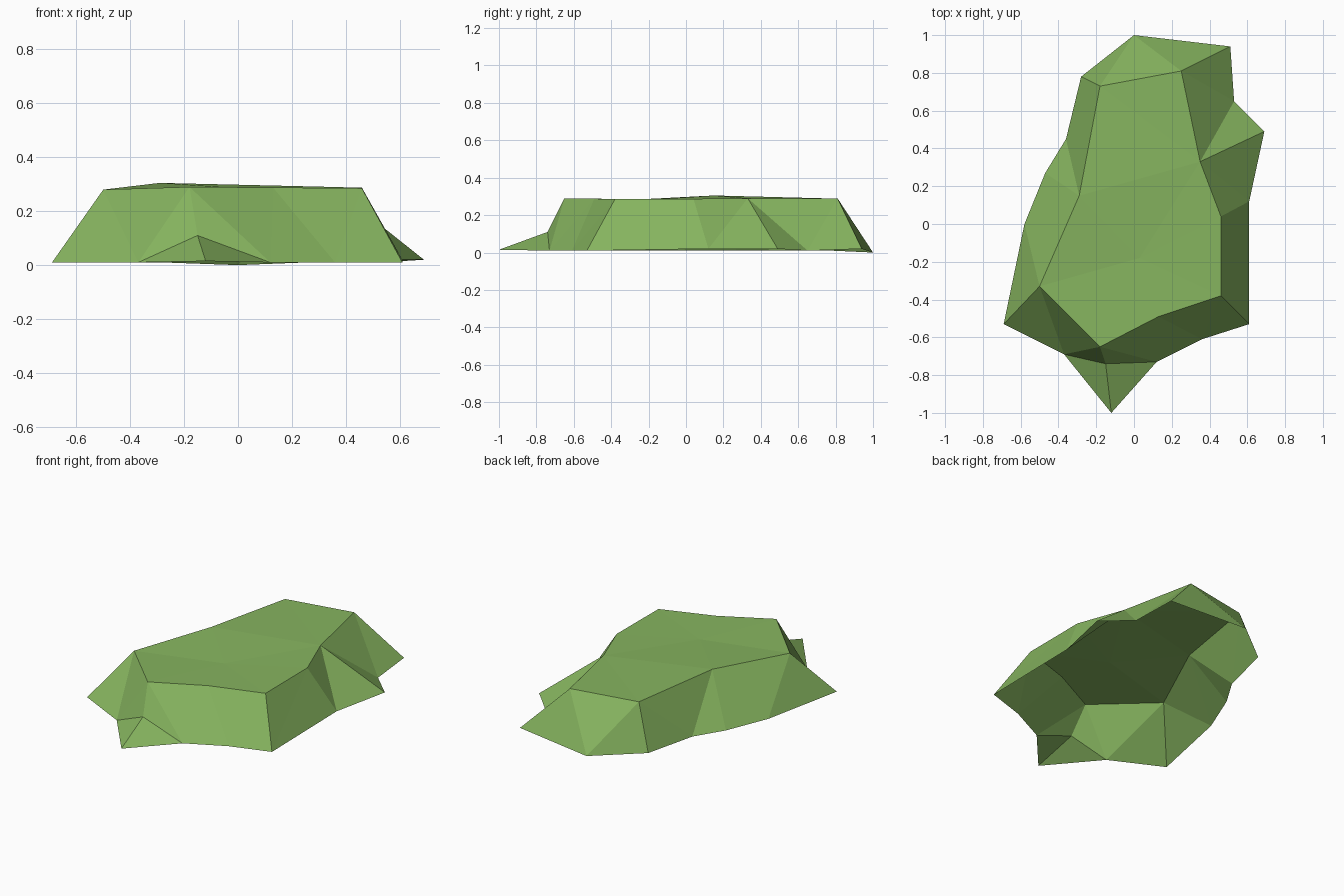
import bpy
import bmesh

default_cube = bpy.data.objects.get("Cube")
if default_cube:
    bpy.data.objects.remove(default_cube, do_unlink=True)


def flat_colour(name, rgb):
    material = bpy.data.materials.new(name)
    material.use_nodes = True
    colour = (*rgb, 1)
    material.diffuse_color = colour
    shader = material.node_tree.nodes["Principled BSDF"]
    shader.inputs["Base Color"].default_value = colour
    shader.inputs["Roughness"].default_value = 1
    return material


grass_green = flat_colour("grass green", (.24, .46, .115))

# Ground outline, clockwise from the back tip
ground_points = dict(
    back_tip=(0, 1, 0),
    back_left=(.51, .94, .02),
    left_notch=(.53, .65, .01),
    left_spur=(.69, .49, .02),
    left_middle=(.61, .12, .02),
    front_left=(.61, -.53, .01),
    front_mid=(.36, -.61, .01),
    toe_left=(.12, -.73, .01),
    toe_top=(-.15, -.74, .11),
    toe_right=(-.37, -.69, .01),
    front_right=(-.69, -.53, .01),
    right_middle=(-.58, 0, .01),
    right_upper=(-.47, .27, .01),
    right_waist=(-.36, .45, .01),
    back_right=(-.28, .78, .01),
)

# Plateau rim, each corner with the ground points its slope fans out to
plateau = [
    ((-.18, .73, .29), "right_waist back_right back_tip"),
    ((.25, .81, .29), "back_tip back_left left_notch"),
    ((.35, .33, .29), "left_notch left_spur left_middle"),
    ((.46, .04, .287), "left_middle front_left"),
    ((.46, -.38, .285), "front_left front_mid"),
    ((.13, -.49, .288), "front_mid toe_left"),
    ((-.18, -.65, .29), "toe_left toe_top toe_right"),
    ((-.50, -.33, .28), "toe_right front_right right_middle"),
    ((-.29, .15, .305), "right_middle right_upper right_waist"),
]

bm = bmesh.new()
ground = {name: bm.verts.new(p) for name, p in ground_points.items()}
rim = [bm.verts.new(p) for p, _ in plateau]

# Slopes: a fan under each corner and one triangle to the next corner
for i, (_, fan_names) in enumerate(plateau):
    fan = [ground[name] for name in fan_names.split()]
    for a, b in zip(fan, fan[1:]):
        bm.faces.new((rim[i], a, b))
    bm.faces.new((rim[i], fan[-1], rim[(i + 1) % len(rim)]))

# Plateau top: two triangles at the back, a shallow fan at the front
back_right, back_left, waist_left, *_, waist_right = rim
bm.faces.new((back_right, back_left, waist_left))
bm.faces.new((back_right, waist_left, waist_right))
centre = bm.verts.new((.03, -.18, .284))
front_rim = rim[2:]
for a, b in zip(front_rim, front_rim[1:] + front_rim[:1]):
    bm.faces.new((centre, a, b))

# Toe: low wedge sticking out at the front
toe_tip = bm.verts.new((-.12, -1, .015))
bm.faces.new((ground["toe_top"], ground["toe_left"], toe_tip))
bm.faces.new((ground["toe_top"], toe_tip, ground["toe_right"]))

# Make every face point outward and up, leaving the underside open
bmesh.ops.recalc_face_normals(bm, faces=bm.faces)
bm.normal_update()
if sum(face.normal.z for face in bm.faces) < 0:
    bmesh.ops.reverse_faces(bm, faces=bm.faces)

mesh = bpy.data.meshes.new("grass_mound")
bm.to_mesh(mesh)
bm.free()
mesh.materials.append(grass_green)
mound = bpy.data.objects.new("grass_mound", mesh)
bpy.context.collection.objects.link(mound)
